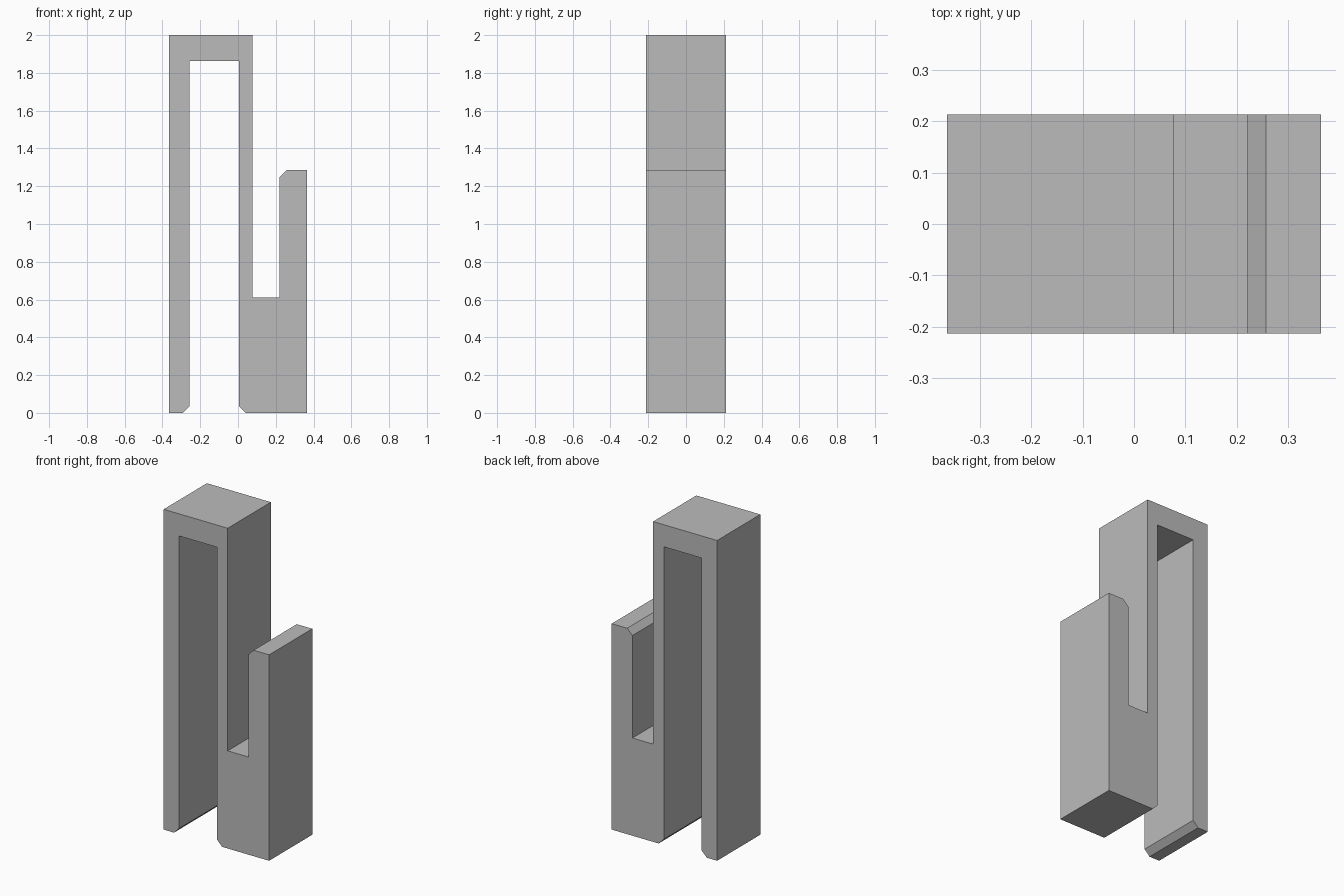
import bpy
import bmesh
from mathutils import Vector

cube = bpy.data.objects.get("Cube")
if cube:
    bpy.data.objects.remove(cube, do_unlink=True)

# Single plain grey material
GREY = (0.5, 0.5, 0.5, 1.0)
grey = bpy.data.materials.new("plain grey")
grey.use_nodes = True
grey.diffuse_color = GREY
grey.node_tree.nodes["Principled BSDF"].inputs["Base Color"].default_value = GREY

# Key dimensions
HALF_DEPTH = 0.213
LEFT, RIGHT = -0.364, 0.364
SLOT_LEFT, SLOT_RIGHT = -0.257, 0.004
WALL_RIGHT, LIP_LEFT = 0.078, 0.221
TOP, SLOT_TOP, LIP_TOP, POCKET_FLOOR = 2.0, 1.862, 1.286, 0.61
CHAMFER = 0.036

# Side profile: hanging clip over a long slot, with a hook pocket
profile = [
    (LEFT, 0), (SLOT_LEFT - CHAMFER, 0), (SLOT_LEFT, CHAMFER),
    (SLOT_LEFT, SLOT_TOP), (SLOT_RIGHT, SLOT_TOP),
    (SLOT_RIGHT, CHAMFER), (SLOT_RIGHT + CHAMFER, 0), (RIGHT, 0),
    (RIGHT, LIP_TOP), (LIP_LEFT + CHAMFER, LIP_TOP),
    (LIP_LEFT, LIP_TOP - CHAMFER), (LIP_LEFT, POCKET_FLOOR),
    (WALL_RIGHT, POCKET_FLOOR), (WALL_RIGHT, TOP), (LEFT, TOP),
]

# Extrude the profile through the depth
bm = bmesh.new()
front = bm.faces.new([bm.verts.new((x, -HALF_DEPTH, z)) for x, z in profile])
result = bmesh.ops.extrude_face_region(bm, geom=[front], use_keep_orig=True)
moved = [g for g in result["geom"] if isinstance(g, bmesh.types.BMVert)]
bmesh.ops.translate(bm, verts=moved, vec=Vector((0, 2 * HALF_DEPTH, 0)))
bmesh.ops.recalc_face_normals(bm, faces=bm.faces)

mesh = bpy.data.meshes.new("hook_clip")
bm.to_mesh(mesh)
bm.free()
mesh.materials.append(grey)
clip = bpy.data.objects.new("hook_clip", mesh)
bpy.context.collection.objects.link(clip)
